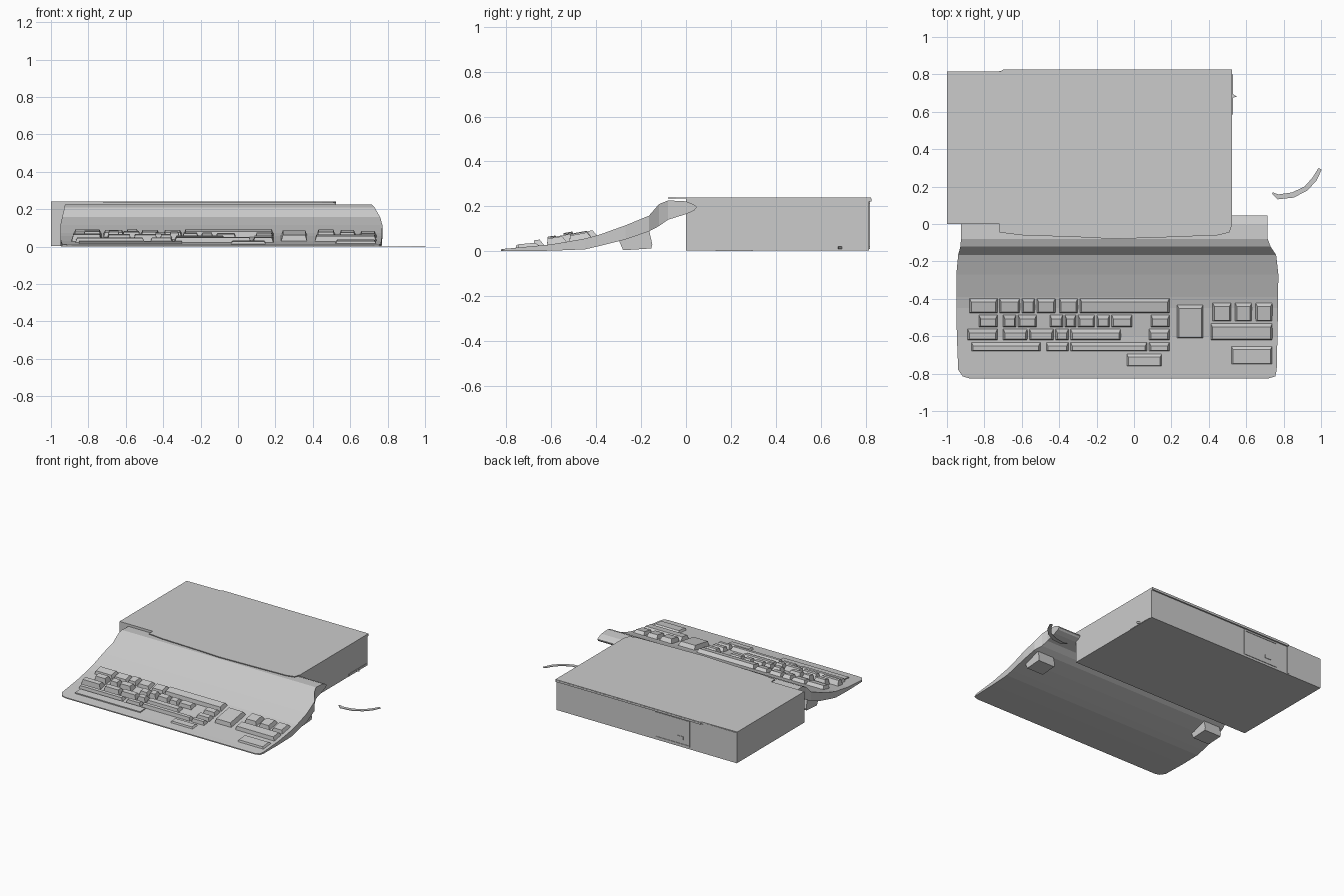
import bpy, bmesh, random
from mathutils import Vector

random.seed(4)


def make(name, verts, faces):
    me = bpy.data.meshes.new(name)
    bm = bmesh.new()
    vs = [bm.verts.new(v) for v in verts]
    for f in faces:
        bm.faces.new([vs[i] for i in f])
    bmesh.ops.recalc_face_normals(bm, faces=bm.faces)
    bm.to_mesh(me)
    bm.free()
    ob = bpy.data.objects.new(name, me)
    bpy.context.collection.objects.link(ob)
    return ob


HEX = [(0, 1, 2, 3), (4, 5, 6, 7), (0, 1, 5, 4), (1, 2, 6, 5), (2, 3, 7, 6), (3, 0, 4, 7)]


def box(name, x0, x1, y0, y1, z0, z1):
    return make(name, [(x, y, z) for z in (z0, z1)
                       for x, y in ((x0, y0), (x1, y0), (x1, y1), (x0, y1))], HEX)


def prism(name, outline, z0, z1):
    n = len(outline)
    verts = [(x, y, z) for z in (z0, z1) for x, y in outline]
    faces = [range(n), range(n, 2 * n)]
    faces += [(i, (i + 1) % n, n + (i + 1) % n, n + i) for i in range(n)]
    return make(name, verts, faces)


def extrude_x(name, profile, x0, x1):
    n = len(profile)
    verts = [(x, y, z) for x in (x0, x1) for y, z in profile]
    faces = [range(n), range(n, 2 * n)]
    faces += [(i, (i + 1) % n, n + (i + 1) % n, n + i) for i in range(n)]
    return make(name, verts, faces)


# Computer case with an overhanging top sheet
box("case", -1, 0.525, 0, 0.815, 0.003, 0.235)
prism("case_top_sheet", [(-0.72, -0.045), (-0.6, -0.06), (-0.3, -0.07), (-0.1, -0.08), (0.2, -0.07),
                         (0.45, -0.06), (0.51, -0.045), (0.525, 0), (0.525, 0.825), (-0.70, 0.825),
                         (-0.715, 0.815), (-1, 0.81), (-1, 0), (-0.72, 0)], 0.234, 0.24)
box("rear_lip", -0.70, 0.525, 0.815, 0.826, 0.222, 0.235)

# Rear panel frame, seam and port
for i, (x0, x1, z0, z1) in enumerate([(-0.605, -0.597, 0.02, 0.215), (-0.318, -0.31, 0.02, 0.215),
                                      (-0.605, -0.31, 0.207, 0.215), (-0.605, -0.31, 0.02, 0.028),
                                      (-0.72, -0.70, 0.01, 0.225), (-0.55, -0.5, 0.06, 0.085)]):
    box(f"rear_panel_trim_{i}", x0, x1, 0.812, 0.819, z0, z1)

# Side runner and small side clip
box("side_runner", 0.52, 0.528, 0.585, 0.80, 0.005, 0.022)
prism("side_clip", [(0.52, 0.70), (0.55, 0.68), (0.52, 0.675)], 0.01, 0.02)

# Keyboard shell lofted front to back: y, top z, bottom z, left x, right x
STATIONS = [(-0.825, 0.008, 0.000, -0.88, 0.72), (-0.815, 0.010, 0.000, -0.915, 0.755),
            (-0.78, 0.013, 0.000, -0.94, 0.763), (-0.60, 0.030, 0.002, -0.947, 0.767),
            (-0.45, 0.056, 0.008, -0.95, 0.77), (-0.39, 0.072, 0.022, -0.95, 0.77),
            (-0.27, 0.115, 0.052, -0.95, 0.772), (-0.165, 0.158, 0.088, -0.94, 0.76),
            (-0.12, 0.210, 0.112, -0.928, 0.73), (-0.08, 0.226, 0.14, -0.925, 0.715),
            (0.00, 0.222, 0.165, -0.925, 0.715), (0.035, 0.208, 0.18, -0.925, 0.715),
            (0.046, 0.198, 0.192, -0.925, 0.715)]
verts, faces = [], []
for i, (y, zt, zb, xl, xr) in enumerate(STATIONS):
    verts += [(xl, y, zb), (xr, y, zb), (xr, y, zt), (xl, y, zt)]
    if i:
        a, b = 4 * i - 4, 4 * i
        faces += [(a + k, a + (k + 1) % 4, b + (k + 1) % 4, b + k) for k in range(4)]
faces += [(0, 1, 2, 3), tuple(range(len(verts) - 4, len(verts)))]
make("keyboard_shell", verts, faces)

# Wedge feet under the rear corners
for side, x0, x1 in (("left", -0.91, -0.77), ("right", 0.59, 0.73)):
    extrude_x(f"keyboard_foot_{side}",
              [(-0.28, 0.004), (-0.155, 0.012), (-0.15, 0.03), (-0.165, 0.095), (-0.30, 0.05)], x0, x1)


def deck(y):
    for a, b in zip(STATIONS, STATIONS[1:]):
        if a[0] <= y <= b[0]:
            return a[1] + (b[1] - a[1]) * (y - a[0]) / (b[0] - a[0])
    return 0.0


# Tapered keys: each row has a front y, back y, mean height and x spans
ROWS = [
    (-0.475, -0.395, 0.030, [(-0.88, -0.73), (-0.72, -0.61), (-0.60, -0.53), (-0.52, -0.42),
                             (-0.40, -0.30), (-0.29, 0.19)]),
    (-0.55, -0.485, 0.034, [(-0.83, -0.73), (-0.70, -0.63), (-0.62, -0.52), (-0.45, -0.38),
                            (-0.37, -0.31), (-0.30, -0.21), (-0.20, -0.13), (-0.12, -0.01), (0.09, 0.19)]),
    (-0.62, -0.56, 0.030, [(-0.89, -0.73), (-0.70, -0.57), (-0.56, -0.43), (-0.42, -0.35),
                           (-0.34, -0.07), (0.08, 0.19)]),
    (-0.68, -0.63, 0.022, [(-0.87, -0.50), (-0.47, -0.35), (-0.34, 0.07), (0.08, 0.19)]),
    (-0.76, -0.69, 0.016, [(-0.04, 0.15)]),
    (-0.61, -0.43, 0.030, [(0.23, 0.37)]),
    (-0.52, -0.42, 0.030, [(0.42, 0.52), (0.54, 0.63), (0.65, 0.74)]),
    (-0.62, -0.53, 0.028, [(0.41, 0.74)]),
    (-0.75, -0.65, 0.018, [(0.52, 0.74)]),
]
verts, faces = [], []
for y0, y1, h, spans in ROWS:
    for x0, x1 in spans:
        n, t = len(verts), 0.010
        k = h * random.uniform(0.75, 1.25)
        verts += [(x, y, deck(y) - 0.003) for x, y in ((x0, y0), (x1, y0), (x1, y1), (x0, y1))]
        verts += [(x, y, deck(y) + k) for x, y in ((x0 + t, y0 + 0.004), (x1 - t, y0 + 0.004),
                                                   (x1 - t, y1 - 0.022), (x0 + t, y1 - 0.022))]
        faces += [tuple(n + j for j in f) for f in HEX]
make("keys", verts, faces)

# Low plinth that carries the main key block
plinth = [(x, y) for x, y in ((-0.85, -0.75), (-0.30, -0.75), (-0.30, -0.69), (-0.85, -0.69))]
make("space_row", [(x, y, deck(y) + dz) for dz in (-0.003, 0.008) for x, y in plinth], HEX)

# Loose flat cable lying beside the case
path = [(0.74, 0.165, 0.008), (0.77, 0.145, 0.022), (0.85, 0.155, 0.024), (0.92, 0.19, 0.022),
        (0.965, 0.24, 0.022), (0.995, 0.295, 0.016)]
left, right = [], []
for i, (x, y, w) in enumerate(path):
    a, b = path[max(i - 1, 0)], path[min(i + 1, len(path) - 1)]
    d = Vector((b[0] - a[0], b[1] - a[1])).normalized()
    left.append((x - d.y * w * 0.6, y + d.x * w * 0.6))
    right.append((x + d.y * w * 0.6, y - d.x * w * 0.6))
prism("cable", left + right[::-1], 0.0, 0.004)
